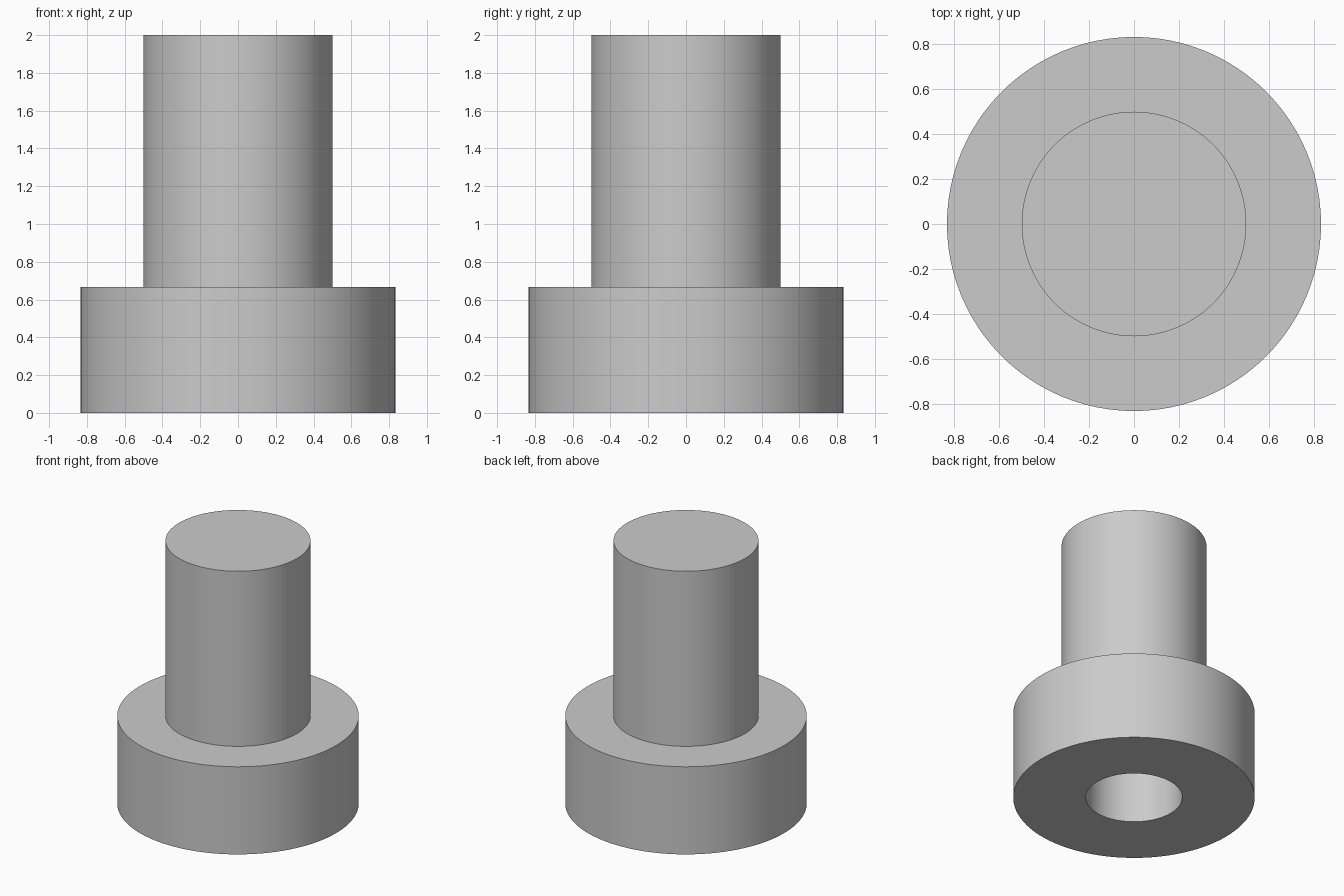
import bpy
import bmesh
import math
from mathutils import Matrix, Vector

cube = bpy.data.objects.get("Cube")
if cube:
    bpy.data.objects.remove(cube, do_unlink=True)

SEGMENTS = 96
HEIGHT = 2.0
FLANGE_RADIUS, FLANGE_HEIGHT = 0.833, 0.667
SHAFT_RADIUS = 0.5
BORE_RADIUS, BORE_DEPTH = 0.333, 0.667


def make_material(name, rgb):
    mat = bpy.data.materials.new(name)
    mat.use_nodes = True
    colour = (*rgb, 1.0)
    mat.diffuse_color = colour
    mat.node_tree.nodes["Principled BSDF"].inputs["Base Color"].default_value = colour
    return mat


def ring(bm, radius, z):
    matrix = Matrix.Translation((0, 0, z))
    return bmesh.ops.create_circle(bm, segments=SEGMENTS, radius=radius, matrix=matrix)["verts"]


def bridge(bm, a, b):
    for i in range(SEGMENTS):
        j = (i + 1) % SEGMENTS
        bm.faces.new((a[i], a[j], b[j], b[i]))


# Turned body: blind bore, underside, flange, shoulder and shaft in one skin
profile = [
    (BORE_RADIUS, BORE_DEPTH),
    (BORE_RADIUS, 0),
    (FLANGE_RADIUS, 0),
    (FLANGE_RADIUS, FLANGE_HEIGHT),
    (SHAFT_RADIUS, FLANGE_HEIGHT),
    (SHAFT_RADIUS, HEIGHT),
]
bm = bmesh.new()
rings = [ring(bm, r, z) for r, z in profile]
for lower, upper in zip(rings, rings[1:]):
    bridge(bm, lower, upper)

# Bore floor and shaft top
bm.faces.new(rings[0])
bm.faces.new(rings[-1])
bmesh.ops.recalc_face_normals(bm, faces=bm.faces[:])

mesh = bpy.data.meshes.new("flanged_pin")
bm.to_mesh(mesh)
bm.free()
body = bpy.data.objects.new("flanged_pin", mesh)
bpy.context.collection.objects.link(body)
mesh.materials.append(make_material("plain_grey", (0.6, 0.6, 0.6)))

# Smooth walls with crisp rims
bpy.ops.object.select_all(action="DESELECT")
body.select_set(True)
bpy.context.view_layer.objects.active = body
bpy.ops.object.shade_smooth_by_angle(angle=math.radians(30))
